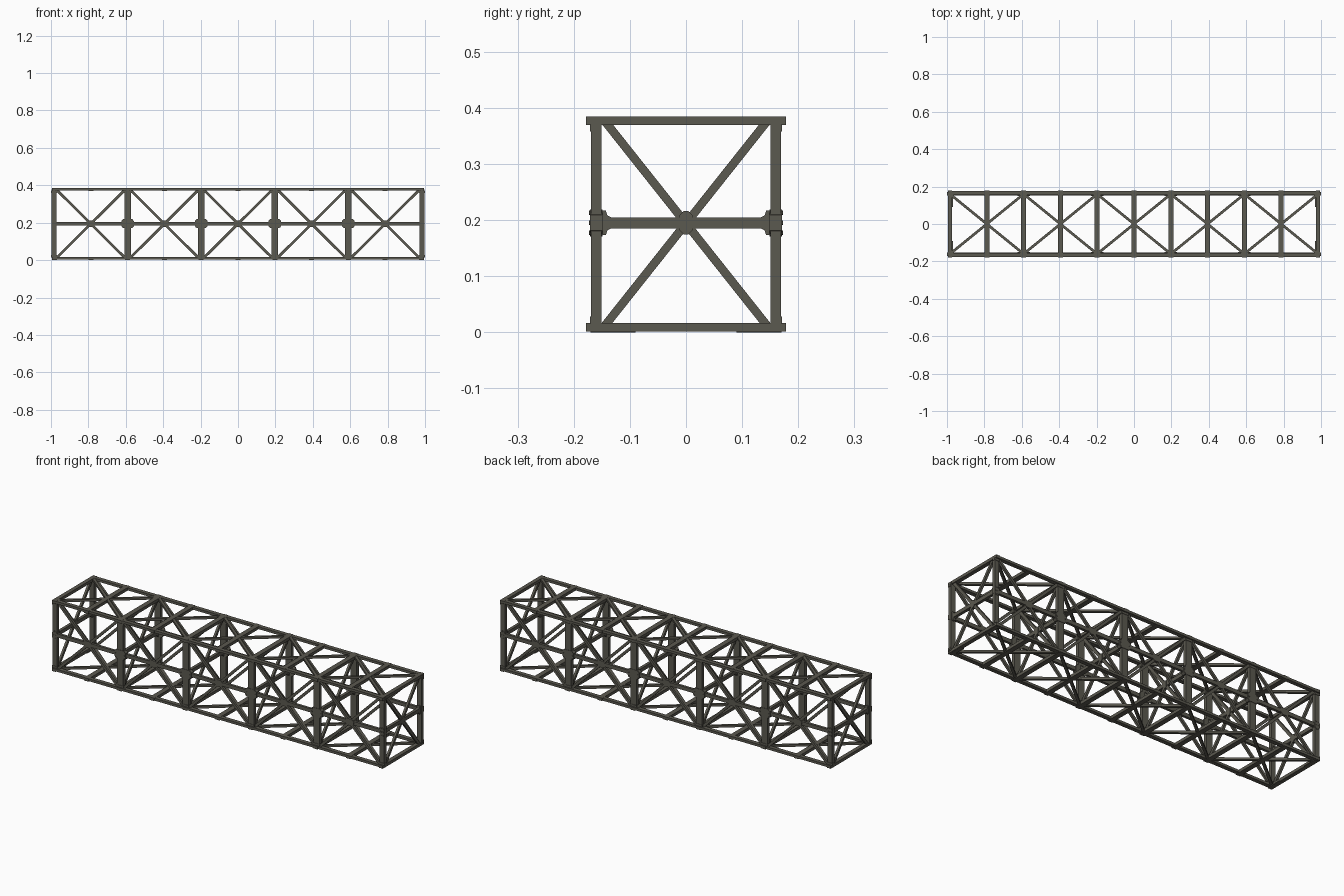
import bpy, bmesh, math
from mathutils import Vector, Matrix

if "Cube" in bpy.data.objects:
    bpy.data.objects.remove(bpy.data.objects["Cube"])

steel = bpy.data.materials.new("dark olive steel")
steel.diffuse_color = (0.105, 0.1, 0.08, 1)
steel.use_nodes = True
steel.node_tree.nodes["Principled BSDF"].inputs["Base Color"].default_value = steel.diffuse_color

XS = [-0.984, -0.59, -0.197, 0.197, 0.59, 0.984]   # main frames
MID = [(a + b) / 2 for a, b in zip(XS, XS[1:])]    # bay centres
ZB, ZM, ZT, Y = 0.01, 0.195, 0.378, 0.16


def finish(name, bm):
    bmesh.ops.recalc_face_normals(bm, faces=bm.faces)
    me = bpy.data.meshes.new(name)
    bm.to_mesh(me)
    bm.free()
    me.materials.append(steel)
    ob = bpy.data.objects.new(name, me)
    bpy.context.collection.objects.link(ob)


def beam(bm, a, b, w, t, n):
    """Rectangular bar from a to b; t is the thickness along n, w the width across it."""
    a, b, n = Vector(a), Vector(b), Vector(n)
    d = (b - a).normalized()
    s = n.cross(d).normalized()
    m = Matrix((s * w, n * t, d * (b - a).length)).transposed().to_4x4()
    m.translation = (a + b) / 2
    bmesh.ops.create_cube(bm, size=1, matrix=m)


def plate(bm, c, u, v, n, outline, t):
    """Flat plate with a given outline in the u, v directions."""
    c, u, v, n = map(Vector, (c, u, v, n))
    vs = [bm.verts.new(c + u * p + v * q - n * t / 2) for p, q in outline]
    f = bm.faces.new(vs)
    r = bmesh.ops.extrude_face_region(bm, geom=[f])
    bmesh.ops.translate(bm, vec=n * t, verts=[e for e in r["geom"] if isinstance(e, bmesh.types.BMVert)])


def octagon(w, h, c):
    return [(w, h - c), (w - c, h), (c - w, h), (-w, h - c), (-w, c - h), (c - w, -h), (w - c, -h), (w, c - h)]


X, YY, Z = (1, 0, 0), (0, 1, 0), (0, 0, 1)

# long chords and middle rails
bm = bmesh.new()
for s in (-1, 1):
    for z in (ZB, ZT):
        beam(bm, (-0.995, s * 0.165, z), (0.995, s * 0.165, z), 0.022, 0.013, Z)
finish("long_chords", bm)
bm = bmesh.new()
for s in (-1, 1):
    beam(bm, (XS[0], s * Y, ZM), (XS[-1], s * Y, ZM), 0.02, 0.014, YY)
finish("middle_rails", bm)

# upright posts
bm = bmesh.new()
for x in XS:
    w = 0.027 if abs(x) > 0.9 else 0.036
    for s in (-1, 1):
        beam(bm, (x, s * Y, ZB), (x, s * Y, ZT), w, 0.018, YY)
        for z in (0.022, 0.364):
            beam(bm, (x, s * 0.163, z - 0.006), (x, s * 0.163, z + 0.006), w + 0.004, 0.016, YY)
finish("posts", bm)

# cross members on top and bottom, middle ties in every frame
bm = bmesh.new()
for x in XS + MID:
    for z, zz in ((ZB, 0.009), (ZT, 0.377)):
        w = 0.027 if abs(x) < 0.9 else 0.022
        beam(bm, (x, -0.178, zz), (x, 0.178, zz), w, 0.016, Z)
finish("cross_members", bm)
bm = bmesh.new()
for x in XS:
    beam(bm, (x, -Y, ZM), (x, Y, ZM), 0.02, 0.016, X)
finish("middle_ties", bm)

# side, roof and floor cross braces
bm = bmesh.new()
bn = bmesh.new()
for a, b in zip(XS, XS[1:]):
    for s in (-1, 1):
        beam(bm, (a + 0.012, s * Y, ZT), (b - 0.012, s * Y, ZB), 0.014, 0.012, YY)
        beam(bm, (a + 0.012, s * Y, ZB), (b - 0.012, s * Y, ZT), 0.014, 0.012, YY)
        plate(bm, ((a + b) / 2, s * Y, ZM), X, Z, YY, octagon(0.026, 0.018, 0.012), 0.015)
    for z in (ZB, ZT):
        for s in (-1, 1):
            beam(bn, (a, -s * 0.16, z), (b, s * 0.16, z), 0.014, 0.012, Z)
finish("side_braces", bm)
finish("roof_and_floor_braces", bn)

# frame cross braces with centre plates
bm = bmesh.new()
for x in XS:
    for s in (-1, 1):
        beam(bm, (x, -s * 0.146, ZB), (x, s * 0.146, ZT), 0.015, 0.012, X)
    plate(bm, (x, 0, ZM), YY, Z, X, octagon(0.012, 0.021, 0.008), 0.018)
finish("frame_braces", bm)

# joint plates with bolts at the middle of the posts
bm = bmesh.new()
bb = bmesh.new()
for x in XS:
    for s in (-1, 1):
        k = 0.014 if abs(x) > 0.9 else 0.034
        plate(bm, (x, s * Y, ZM), X, Z, YY, octagon(k, 0.024, 0.01), 0.022)
        # curved web between post and tie
        web = [(0, 0.022), (0.009, 0.022), (0.012, 0.013), (0.02, 0.009),
               (0.02, -0.009), (0.012, -0.013), (0.009, -0.022), (0, -0.022)]
        plate(bm, (x, s * 0.152, ZM), (0, -s, 0), Z, X, web, 0.016)
        for dx in (-1, 1):
            for dz in (-0.018, 0, 0.018):
                p = Matrix.Translation((x + dx * (k - 0.008), s * 0.171, ZM + dz)) @ Matrix.Rotation(math.pi / 2, 4, 'X')
                bmesh.ops.create_cone(bb, cap_ends=True, segments=6, radius1=0.004, radius2=0.004, depth=0.004, matrix=p)
finish("joint_plates", bm)
finish("bolts", bb)

# bearing pads under the corners
bm = bmesh.new()
for x in (-0.98, 0.98):
    for s in (-1, 1):
        beam(bm, (x, s * 0.09, 0.002), (x, s * 0.17, 0.002), 0.022, 0.004, Z)
finish("bearing_pads", bm)
